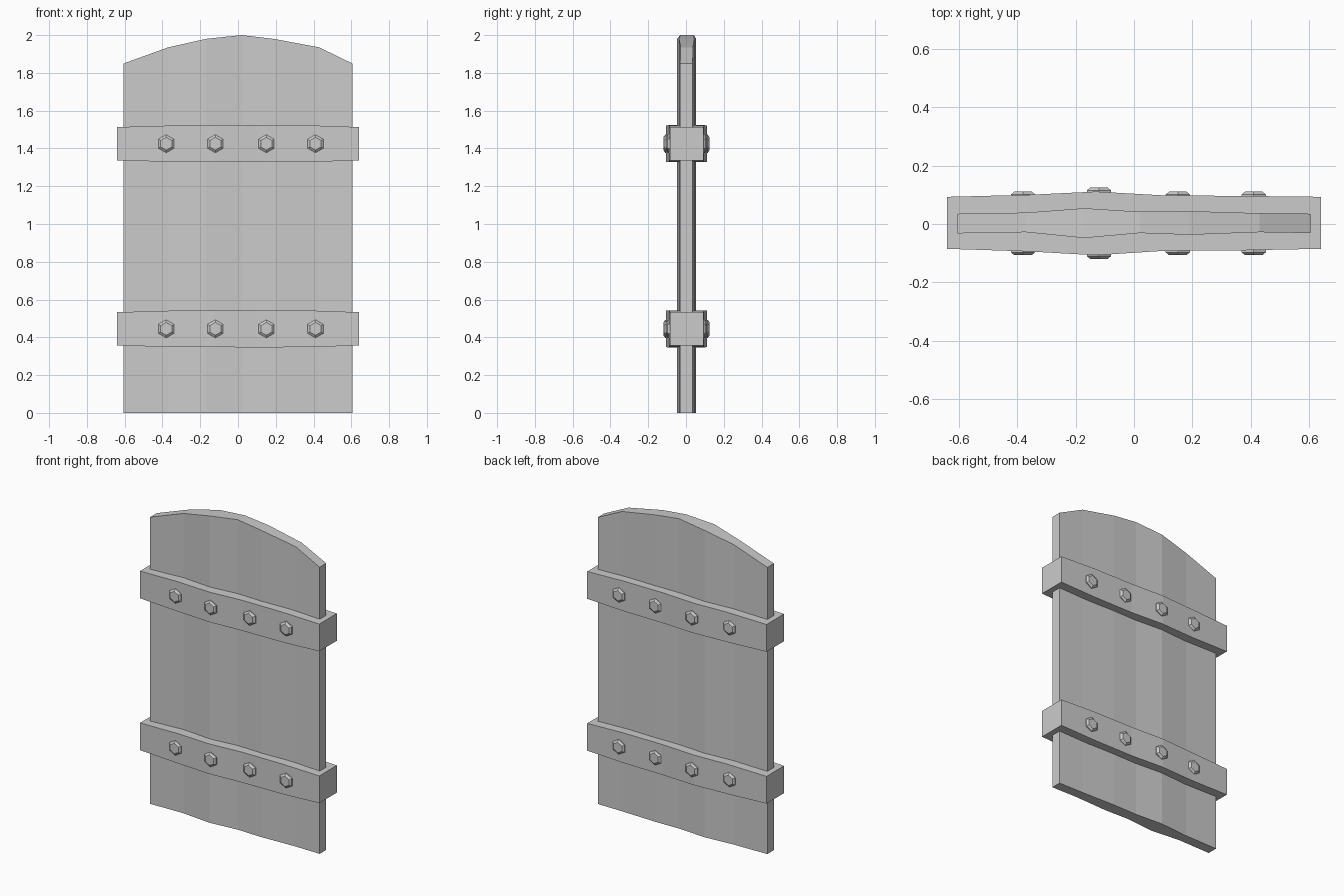
import bpy, bmesh
from math import sin, cos, pi

if "Cube" in bpy.data.objects:
    bpy.data.objects.remove(bpy.data.objects["Cube"])


def loft(name, rings):
    """Join closed rings of points into a capped solid."""
    bm = bmesh.new()
    loops = [[bm.verts.new(p) for p in ring] for ring in rings]
    n = len(loops[0])
    for a, b in zip(loops, loops[1:]):
        for i in range(n):
            j = (i + 1) % n
            bm.faces.new((a[i], a[j], b[j], b[i]))
    bm.faces.new(loops[0])
    bm.faces.new(loops[-1])
    bmesh.ops.recalc_face_normals(bm, faces=bm.faces[:])
    mesh = bpy.data.meshes.new(name)
    bm.to_mesh(mesh)
    bm.free()
    obj = bpy.data.objects.new(name, mesh)
    bpy.context.collection.objects.link(obj)
    return obj


def section(x, front, back, z0, z1):
    return [(x, front, z0), (x, back, z0), (x, back, z1), (x, front, z1)]


# Warped wooden panel with arched top: x, front y, back y, top z
panel = [(-0.605, -0.032, 0.035, 1.85), (-0.37, -0.028, 0.039, 1.935),
         (-0.17, -0.048, 0.054, 1.98), (0.02, -0.031, 0.042, 2.0),
         (0.19, -0.037, 0.044, 1.98), (0.43, -0.028, 0.037, 1.935),
         (0.605, -0.031, 0.035, 1.85)]
loft("door_panel", [section(x, f, b, 0, z) for x, f, b, z in panel])

# Cross straps: x, front y, back y, half height
strap = [(-0.64, -0.085, 0.093, 0.088), (-0.36, -0.094, 0.1, 0.096),
         (-0.13, -0.107, 0.111, 0.097), (0.1, -0.092, 0.098, 0.098),
         (0.38, -0.09, 0.096, 0.097), (0.64, -0.085, 0.093, 0.088)]
# Bolts: x, front tip y, back tip y
bolts = [(-0.38, -0.107, 0.111), (-0.12, -0.12, 0.125),
         (0.15, -0.107, 0.111), (0.41, -0.107, 0.111)]


def hexagon(x, y, z, r):
    return [(x + r * cos(pi / 2 + k * pi / 3), y, z + r * sin(pi / 2 + k * pi / 3))
            for k in range(6)]


for label, zc in (("lower", 0.445), ("upper", 1.425)):
    loft(label + "_strap", [section(x, f, b, zc - h, zc + h) for x, f, b, h in strap])
    for x, front, back in bolts:
        for side, tip, s in (("front", front, -1), ("back", back, 1)):
            loft(f"{label}_{side}_bolt",
                 [hexagon(x, tip - s * 0.035, zc, 0.048),
                  hexagon(x, tip - s * 0.010, zc, 0.048),
                  hexagon(x, tip, zc, 0.034)])
